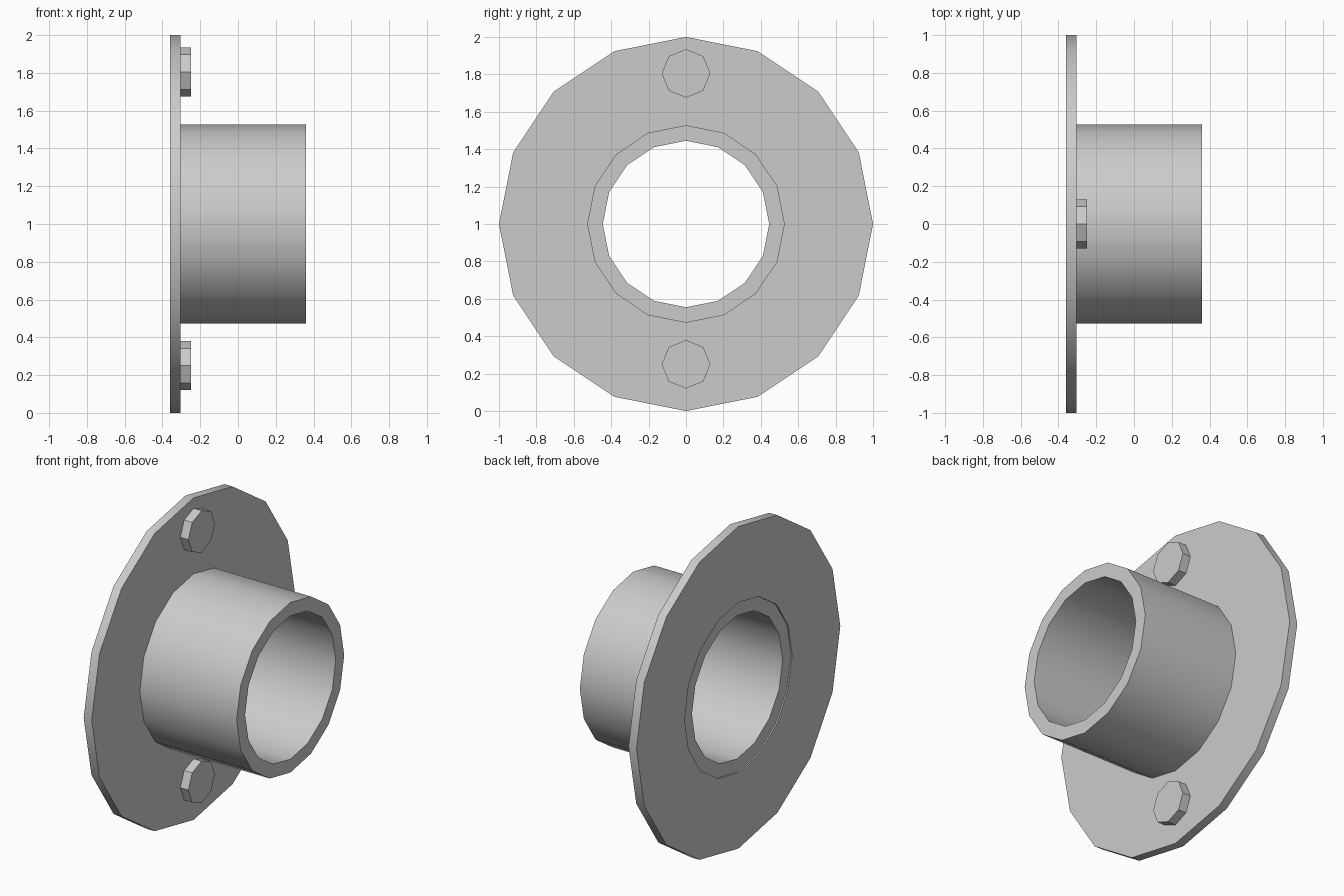
import bpy, bmesh, math
from mathutils import Matrix, Vector

cube = bpy.data.objects.get("Cube")
if cube:
    bpy.data.objects.remove(cube, do_unlink=True)

GREY = (0.6, 0.6, 0.6, 1)
metal = bpy.data.materials.new("plain grey")
metal.use_nodes = True
metal.diffuse_color = GREY
metal.node_tree.nodes["Principled BSDF"].inputs["Base Color"].default_value = GREY


def add_object(name, bm, smooth_angle=None):
    bmesh.ops.recalc_face_normals(bm, faces=bm.faces)
    mesh = bpy.data.meshes.new(name)
    bm.to_mesh(mesh)
    bm.free()
    mesh.materials.append(metal)
    obj = bpy.data.objects.new(name, mesh)
    bpy.context.collection.objects.link(obj)
    if smooth_angle:
        bpy.ops.object.select_all(action="DESELECT")
        obj.select_set(True)
        bpy.context.view_layer.objects.active = obj
        bpy.ops.object.shade_smooth_by_angle(angle=math.radians(smooth_angle))
    return obj


def add_ring(name, x0, x1, outer, inner, sides=16):
    """Hollow disc along x, made by sweeping a rectangular section."""
    bm = bmesh.new()
    section = [(x0, outer), (x1, outer), (x1, inner), (x0, inner)]
    loops = []
    for i in range(sides):
        a = 2 * math.pi * i / sides
        loops.append([bm.verts.new((x, r * math.sin(a), 1 + r * math.cos(a)))
                      for x, r in section])
    for i in range(sides):
        a, b = loops[i], loops[(i + 1) % sides]
        for j in range(4):
            k = (j + 1) % 4
            bm.faces.new((a[j], a[k], b[k], b[j]))
    return add_object(name, bm, 30)


def add_bolt(name, z, x0=-0.305, x1=-0.25, radius=0.13):
    """Eight-sided bolt head lying along x."""
    bm = bmesh.new()
    place = Matrix.Translation(Vector(((x0 + x1) / 2, 0, z))) @ Matrix.Rotation(math.pi / 2, 4, "Y")
    bmesh.ops.create_cone(bm, cap_ends=True, segments=8, radius1=radius,
                          radius2=radius, depth=x1 - x0, matrix=place)
    return add_object(name, bm)


# Wall plate with the pipe set very slightly back in its opening
add_ring("flange", -0.36, -0.305, 1.0, 0.528)
add_ring("pipe", -0.352, 0.36, 0.528, 0.445)

# Bolt heads
add_bolt("top_bolt", 1.805)
add_bolt("bottom_bolt", 0.25)
